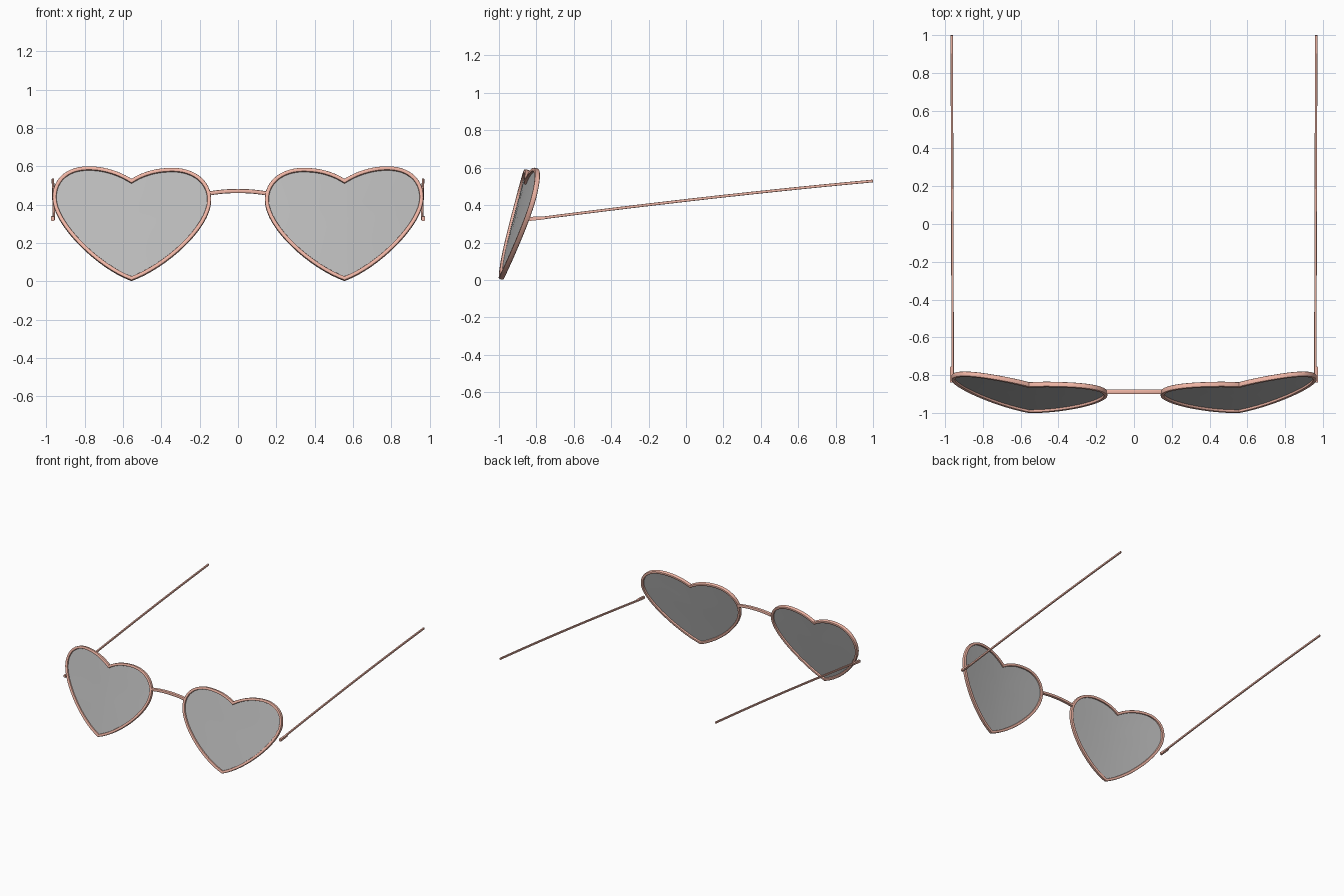
import bpy, bmesh
from math import sin, cos, pi, copysign
from mathutils import Vector

if "Cube" in bpy.data.objects:
    bpy.data.objects.remove(bpy.data.objects["Cube"])

CX = 0.555  # lens centre in x


def material(name, color):
    m = bpy.data.materials.new(name)
    m.diffuse_color = color
    m.use_nodes = True
    m.node_tree.nodes["Principled BSDF"].inputs["Base Color"].default_value = m.diffuse_color
    return m


FRAME = material("frame_pink", (0.88, 0.47, 0.38, 1))
GLASS = material("lens_grey", (0.5, 0.5, 0.5, 0.5))


def finish(name, bm, mat, mirror=True):
    bmesh.ops.recalc_face_normals(bm, faces=bm.faces)
    me = bpy.data.meshes.new(name)
    bm.to_mesh(me)
    bm.free()
    me.materials.append(mat)
    ob = bpy.data.objects.new(name, me)
    bpy.context.collection.objects.link(ob)
    if mirror:
        ob.modifiers.new("Mirror", 'MIRROR').use_mirror_merge = False
    bpy.context.view_layer.objects.active = ob
    ob.select_set(True)
    bpy.ops.object.shade_smooth_by_angle(angle=0.6)
    ob.select_set(False)
    return ob


def bezier(a, b, c, d, n):
    a, b, c, d = map(Vector, (a, b, c, d))
    return [a*(1-t)**3 + 3*b*t*(1-t)**2 + 3*c*t*t*(1-t) + d*t**3
            for t in (i/n for i in range(n))]


def squarish(v):
    """Push a circle coordinate towards a rounded square."""
    return copysign(abs(v)**0.5, v)


def sweep(name, path, ref, r_side, r_ref, sides, closed=False, mirror=True):
    """Rounded-square tube along a path, mitred at corners."""
    bm, rings, n = bmesh.new(), [], len(path)
    ref = Vector(ref).normalized()
    for i, p in enumerate(path):
        prev = path[i-1] if closed or i else p
        nxt = path[(i+1) % n] if closed or i < n-1 else p
        d0, d1 = (p - prev).normalized(), (nxt - p).normalized()
        t = (d0 + d1).normalized()
        side = t.cross(ref).normalized()
        mitre = 1 / max(0.5, t.dot(d1 if d1.length else d0))
        rings.append([bm.verts.new(p + side*squarish(cos(a))*r_side*mitre
                                   + ref*squarish(sin(a))*r_ref)
                      for a in (2*pi*(k+.5)/sides for k in range(sides))])
    for i in range(n if closed else n-1):
        r0, r1 = rings[i], rings[(i+1) % n]
        for k in range(sides):
            j = (k+1) % sides
            bm.faces.new((r0[k], r0[j], r1[j], r1[k]))
    if not closed:
        bm.faces.new(rings[0])
        bm.faces.new(rings[-1])
    return finish(name, bm, FRAME, mirror)


def on_lens(u, z):
    """Tilted, wrapped lens surface."""
    return Vector((CX + u, -0.987 + 0.264*(z - 0.012) + 0.1*u + 0.12*u*u, z))


# Heart outline, clockwise from the notch
heart = (bezier((0, .521), (.06, .56), (.14, .588), (.225, .588), 10)
         + bezier((.225, .588), (.33, .588), (.402, .53), (.402, .435), 12)
         + bezier((.402, .435), (.402, .30), (.17, .075), (0, .014), 16)
         + bezier((0, .014), (-.17, .075), (-.405, .28), (-.405, .425), 16)
         + bezier((-.405, .425), (-.405, .52), (-.32, .58), (-.215, .58), 12)
         + bezier((-.215, .58), (-.13, .58), (-.06, .56), (0, .521), 10))

# Rims
sweep("rim", [on_lens(*p) for p in heart], (0, 1, -0.26), .0105, .014, 12, closed=True)

# Lenses: concentric rings on the curved surface
bm = bmesh.new()
mid = Vector((0, .33))
rings = [[bm.verts.new(on_lens(*(mid + (p - mid)*s))) for p in heart]
         for s in (1, .7, .35)]
n = len(heart)
for r0, r1 in zip(rings, rings[1:]):
    for i in range(n):
        bm.faces.new((r0[i], r0[(i+1) % n], r1[(i+1) % n], r1[i]))
centre = bm.verts.new(on_lens(*mid))
for i in range(n):
    bm.faces.new((rings[-1][i], rings[-1][(i+1) % n], centre))
finish("lens", bm, GLASS)

# Bridge
bridge = bezier((-.145, -.888, .459), (-.06, -.888, .475), (.06, -.888, .475),
                (.145, -.888, .459), 12) + [Vector((.145, -.888, .459))]
sweep("bridge", bridge, (0, 1, 0), .011, .013, 12, mirror=False)

# Temple arms, slightly bowed
arm = bezier((.960, -.80, .327), (.961, -.2, .405), (.963, .4, .474),
             (.965, .999, .529), 14) + [Vector((.965, .999, .529))]
sweep("temple_arm", arm, (1, 0, 0), .0075, .0065, 12)

# Hinges: short tapered blocks at the front of the arms
bm = bmesh.new()
bmesh.ops.create_cube(bm, size=1)
for v in bm.verts:
    back = v.co.y > 0
    v.co = Vector((.965 + v.co.x*.018, -.755 if back else -.84,
                   (.332 if back else .326) + v.co.z*(.016 if back else .022)))
bmesh.ops.bevel(bm, geom=bm.edges[:], offset=.002, segments=2, affect='EDGES')
finish("hinge", bm, FRAME)
